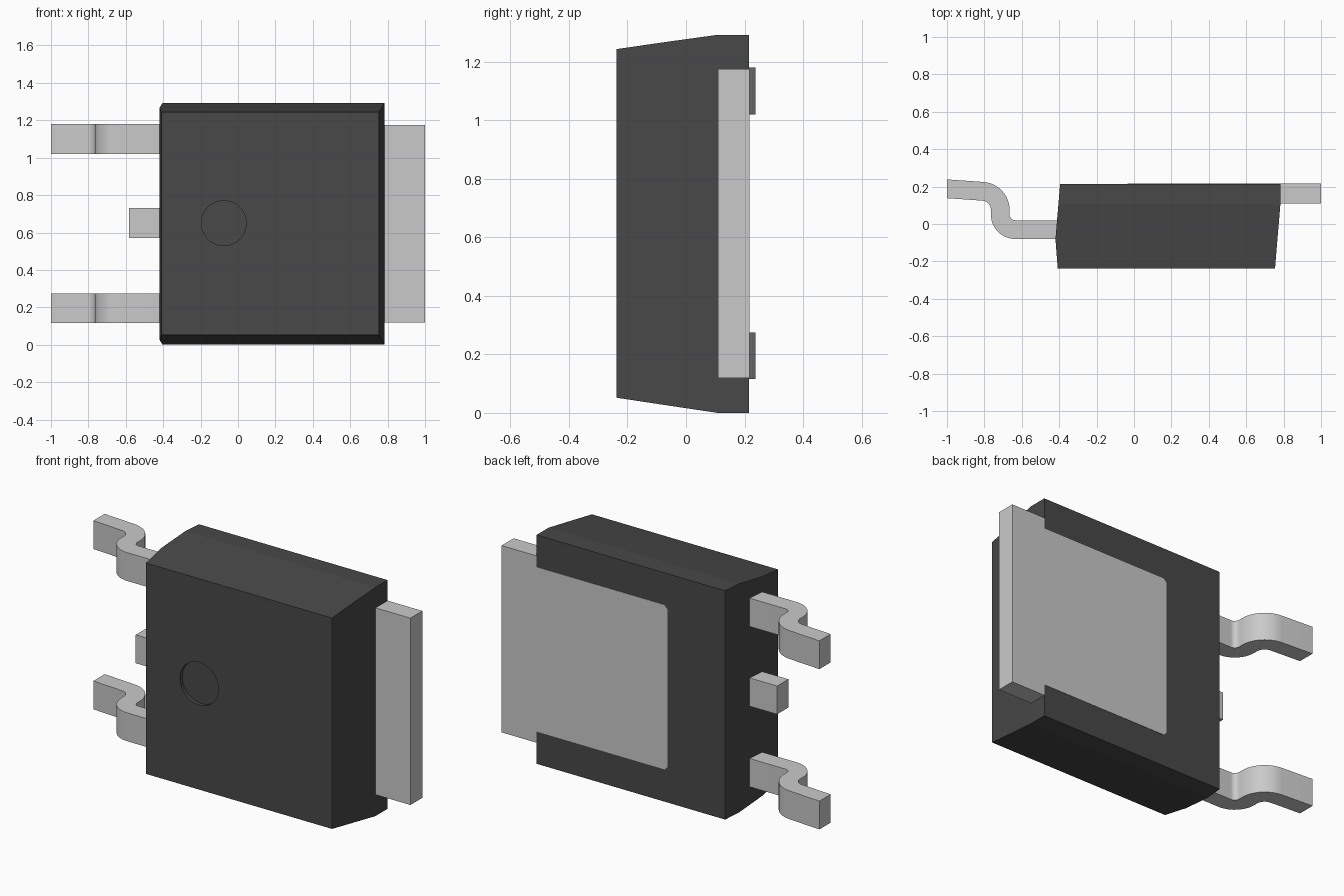
import bpy, bmesh, math
from mathutils import Vector, Matrix

if "Cube" in bpy.data.objects:
    bpy.data.objects.remove(bpy.data.objects["Cube"], do_unlink=True)


def material(name, value):
    m = bpy.data.materials.new(name)
    m.use_nodes = True
    m.diffuse_color = (value, value, value, 1)
    bsdf = m.node_tree.nodes["Principled BSDF"]
    bsdf.inputs["Base Color"].default_value = (value, value, value, 1)
    bsdf.inputs["Roughness"].default_value = 0.6
    return m


BLACK = material("black plastic", 0.065)
METAL = material("tinned metal", 0.59)


def finish(bm, name, mat):
    bmesh.ops.recalc_face_normals(bm, faces=bm.faces)
    me = bpy.data.meshes.new(name)
    bm.to_mesh(me)
    bm.free()
    ob = bpy.data.objects.new(name, me)
    bpy.context.collection.objects.link(ob)
    me.materials.append(mat)
    return ob


def prism(name, outline, offset, mat):
    """Extrude a closed 3D outline along an offset vector."""
    bm = bmesh.new()
    face = bm.faces.new([bm.verts.new(p) for p in outline])
    ext = bmesh.ops.extrude_face_region(bm, geom=[face])["geom"]
    bmesh.ops.translate(bm, vec=Vector(offset),
                        verts=[v for v in ext if isinstance(v, bmesh.types.BMVert)])
    return finish(bm, name, mat)


def select_only(ob):
    bpy.ops.object.select_all(action='DESELECT')
    ob.select_set(True)
    bpy.context.view_layer.objects.active = ob


# Moulded body: rectangular rings lofted from front to back
# (y, left x, right x, bottom z, top z)
rings = [(-0.238, -0.408, 0.754, 0.052, 1.243),
         (-0.08, -0.42, 0.767, 0.028, 1.266),
         (0.108, -0.404, 0.783, 0.0, 1.292),
         (0.215, -0.395, 0.783, 0.0, 1.292)]
bm = bmesh.new()
loops = [[bm.verts.new(p) for p in ((x0, y, z0), (x1, y, z0), (x1, y, z1), (x0, y, z1))]
         for y, x0, x1, z0, z1 in rings]
for a, b in zip(loops, loops[1:]):
    for i in range(4):
        j = (i + 1) % 4
        bm.faces.new((a[i], a[j], b[j], b[i]))
bm.faces.new(loops[0])
bm.faces.new(loops[-1])
body = finish(bm, "body", BLACK)

# Shallow round dimple in the front face
bm = bmesh.new()
bmesh.ops.create_cone(bm, cap_ends=True, segments=48, radius1=0.12, radius2=0.12, depth=0.1,
                      matrix=Matrix.Translation((-0.076, -0.268, 0.65))
                      @ Matrix.Rotation(math.pi / 2, 4, 'X'))
cutter = finish(bm, "dimple_cutter", BLACK)
cutter.hide_render = True
mod = body.modifiers.new("dimple", 'BOOLEAN')
mod.operation = 'DIFFERENCE'
mod.solver = 'EXACT'
mod.object = cutter
select_only(body)
bpy.ops.object.modifier_apply(modifier=mod.name)
bpy.data.objects.remove(cutter, do_unlink=True)

# Heat tab: wide outside the body, narrower where it shows in the back
tab = [(1.0, 0.12), (1.0, 1.175), (0.783, 1.175), (0.783, 1.112), (-0.018, 1.112),
       (-0.035, 1.095), (-0.035, 0.2), (-0.018, 0.183), (0.783, 0.183), (0.783, 0.12)]
prism("heat_tab", [(x, 0.11, z) for x, z in tab], (0, 0.107, 0), METAL)

# Bent leads: S-shaped strip made from two concentric bends
HALF = 0.05
TILT = math.radians(4)


def arc(cx, cy, r, a0, a1, n=12):
    return [(cx + r * math.cos(a0 + (a1 - a0) * i / n),
             cy + r * math.sin(a0 + (a1 - a0) * i / n)) for i in range(n + 1)]


def lead_side(s):
    """One edge of the strip; s = +1 is the body's back side, -1 its front side."""
    pts = [(-0.35, -0.03 + s * HALF)]
    pts += arc(-0.635, 0.05, 0.08 - s * HALF, -math.pi / 2, -math.pi)
    pts += arc(-0.815, 0.075, 0.1 + s * HALF, 0, math.pi / 2 - TILT)
    x, y = pts[-1]
    pts.append((-1.0, y + (x + 1.0) * math.tan(TILT)))
    return pts


outline = lead_side(1) + lead_side(-1)[::-1]
for name, z in (("lower_lead", 0.115), ("upper_lead", 1.02)):
    lead = prism(name, [(x, y, z) for x, y in outline], (0, 0, 0.16), METAL)
    select_only(lead)
    bpy.ops.object.shade_smooth_by_angle(angle=math.radians(30))

# Cropped middle lead
stub = [(-0.583, -0.08), (-0.35, -0.08), (-0.35, 0.02), (-0.583, 0.02)]
prism("middle_lead", [(x, y, 0.57) for x, y in stub], (0, 0, 0.16), METAL)
